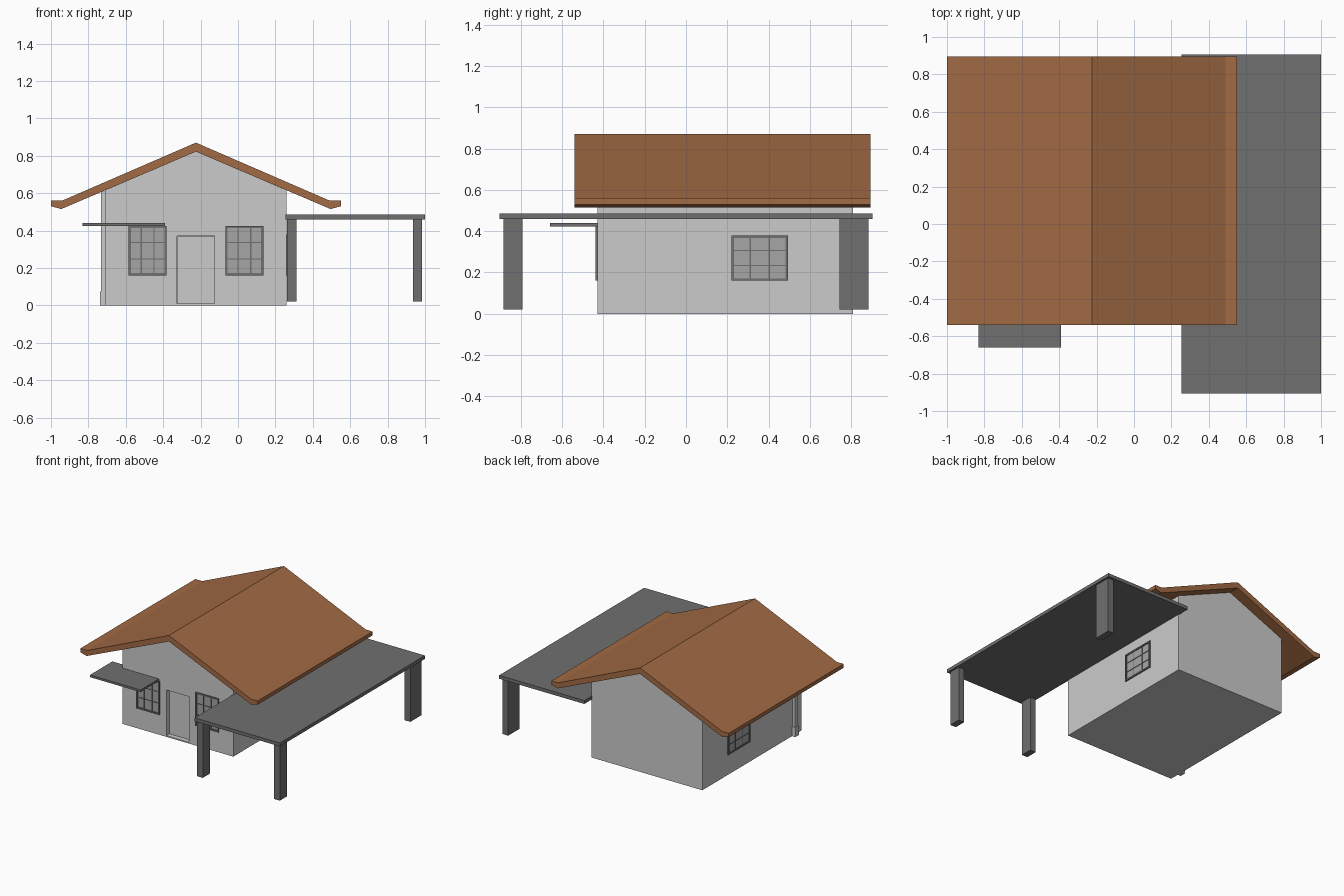
import bpy
from mathutils import Vector

if "Cube" in bpy.data.objects:
    bpy.data.objects.remove(bpy.data.objects["Cube"])


def material(name, rgb):
    m = bpy.data.materials.new(name)
    m.diffuse_color = (*rgb, 1)
    m.use_nodes = True
    m.node_tree.nodes["Principled BSDF"].inputs["Base Color"].default_value = m.diffuse_color
    return m


BROWN = material("roof_brown", (0.36, 0.145, 0.058))
DARK = material("dark_grey", (0.16, 0.16, 0.16))
LIGHT = material("wall_grey", (0.55, 0.55, 0.55))
PANE = material("pane_grey", (0.38, 0.38, 0.38))


def mesh_object(name, verts, faces, mat):
    me = bpy.data.meshes.new(name)
    me.from_pydata(verts, [], faces)
    me.materials.append(mat)
    ob = bpy.data.objects.new(name, me)
    bpy.context.collection.objects.link(ob)
    return ob


def boxes(name, bounds, mat):
    """One object from a list of (x0, x1, y0, y1, z0, z1) boxes."""
    verts, faces = [], []
    for x0, x1, y0, y1, z0, z1 in bounds:
        n = len(verts)
        verts += [(x, y, z) for z in (z0, z1)
                  for x, y in ((x0, y0), (x1, y0), (x1, y1), (x0, y1))]
        faces += [(n + 3, n + 2, n + 1, n), (n + 4, n + 5, n + 6, n + 7)]
        faces += [(n + i, n + (i + 1) % 4, n + 4 + (i + 1) % 4, n + 4 + i) for i in range(4)]
    return mesh_object(name, verts, faces, mat)


def extrude_y(name, profile, y0, y1, mat):
    """Counter-clockwise (x, z) profile, seen from the front, swept along y."""
    n = len(profile)
    verts = [(x, y, z) for y in (y0, y1) for x, z in profile]
    faces = [tuple(range(n)), tuple(range(2 * n - 1, n - 1, -1))]
    faces += [(i, i + n, (i + 1) % n + n, (i + 1) % n) for i in range(n)]
    return mesh_object(name, verts, faces, mat)


RIDGE = -0.225

# House body with a recessed doorway
body = extrude_y("house_walls", [(-0.71, 0), (0.26, 0), (0.26, 0.615),
                                 (RIDGE, 0.822), (-0.71, 0.615)], -0.43, 0.81, LIGHT)
cutter = boxes("doorway_cutter", [(-0.325, -0.125, -0.5, -0.38, 0.01, 0.37)], LIGHT)
cutter.hide_render = True
cutter.hide_set(True)
cut = body.modifiers.new("doorway", 'BOOLEAN')
cut.operation = 'DIFFERENCE'
cut.solver = 'EXACT'
cut.object = cutter
bpy.context.view_layer.objects.active = body
bpy.ops.object.modifier_apply(modifier=cut.name)
bpy.data.objects.remove(cutter)
boxes("door", [(-0.324, -0.126, -0.395, -0.379, 0.011, 0.369)], LIGHT)

# Gable roof with kicked-out eaves, mirrored about the ridge
under = [(0.72, 0.515), (0.775, 0.53), (0.775, 0.56), (0.715, 0.56)]
profile = [(RIDGE, 0.822)] + [(RIDGE + d, z) for d, z in under] + [(RIDGE, 0.87)]
profile += [(RIDGE - d, z) for d, z in reversed(under)]
extrude_y("roof", profile, -0.54, 0.895, BROWN)


# Windows: frame, 3 x 3 glazing bars and pane on a wall plane
def window(name, origin, along, outward, width, height):
    o, u, w = Vector(origin), Vector(along), Vector(outward)

    def bar(u0, u1, z0, z1, depth):
        a = o + u * u0 - w * 0.004
        b = o + u * u1 + w * depth
        lo = [min(p, q) for p, q in zip(a, b)]
        hi = [max(p, q) for p, q in zip(a, b)]
        return lo[0], hi[0], lo[1], hi[1], o.z + z0, o.z + z1

    t, s = 0.012, 0.003
    parts = [bar(0, t, 0, height, 0.009), bar(width - t, width, 0, height, 0.009),
             bar(t, width - t, 0, t, 0.009), bar(t, width - t, height - t, height, 0.009)]
    for i in (1, 2):
        parts.append(bar(width * i / 3 - s, width * i / 3 + s, t, height - t, 0.006))
        parts.append(bar(t, width - t, height * i / 3 - s, height * i / 3 + s, 0.005))
    boxes(name + "_frame", parts, DARK)
    boxes(name + "_pane", [bar(t, width - t, t, height - t, 0.002)], PANE)


window("front_left_window", (-0.585, -0.43, 0.16), (1, 0, 0), (0, -1, 0), 0.203, 0.265)
window("front_right_window", (-0.067, -0.43, 0.16), (1, 0, 0), (0, -1, 0), 0.203, 0.265)
window("right_window", (0.26, 0.22, 0.16), (0, 1, 0), (1, 0, 0), 0.275, 0.22)
window("left_window", (-0.71, 0.22, 0.16), (0, 1, 0), (-1, 0, 0), 0.275, 0.22)

# Awning over the left front window
boxes("awning", [(-0.832, -0.39, -0.66, -0.38, 0.424, 0.441)], DARK)

# Carport slab and its three posts
boxes("carport_slab", [(0.255, 1.0, -0.905, 0.905, 0.46, 0.487)], DARK)
for name, x0, x1, y0, y1 in (("front_left_post", 0.262, 0.312, -0.885, -0.792),
                             ("front_right_post", 0.935, 0.985, -0.885, -0.792),
                             ("back_right_post", 0.935, 0.985, 0.745, 0.885)):
    boxes(name, [(x0, x1, y0, y1, 0.02, 0.462)], DARK)

# Downpipe on the left wall with a wider foot
boxes("downpipe", [(-0.733, -0.708, -0.35, -0.315, 0.075, 0.61),
                   (-0.738, -0.708, -0.355, -0.31, 0.0, 0.075)], LIGHT)
